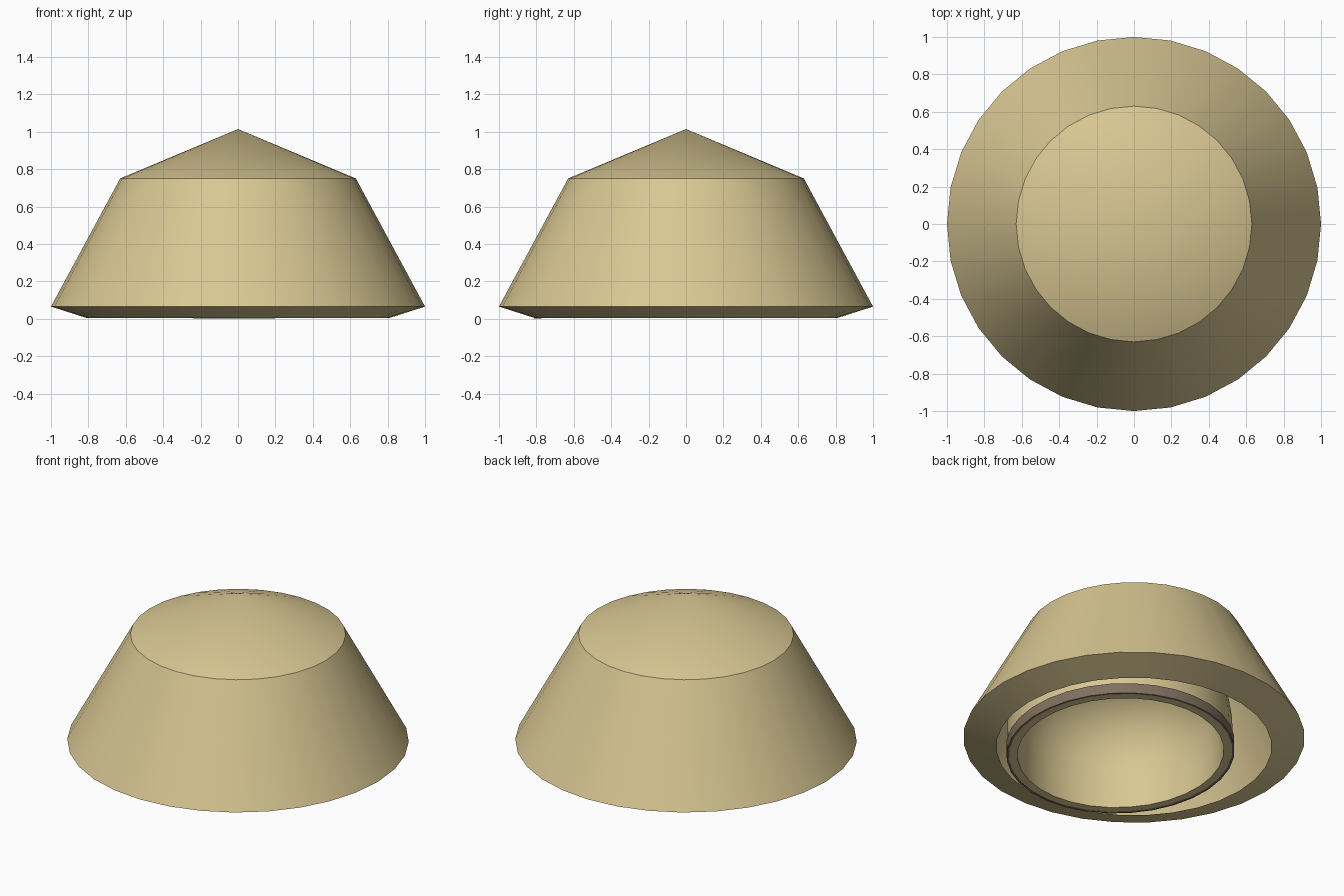
import bpy, bmesh, math

if "Cube" in bpy.data.objects:
    bpy.data.objects.remove(bpy.data.objects["Cube"])

def material(name, color):
    m = bpy.data.materials.new(name)
    m.diffuse_color = (*color, 1)
    m.use_nodes = True
    m.node_tree.nodes["Principled BSDF"].inputs["Base Color"].default_value = m.diffuse_color
    return m

straw = material("straw", (0.69, 0.57, 0.29))
brown = material("brown_trim", (0.22, 0.165, 0.115))

def lathe(name, profile, sides, mat, loc=(0, 0, 0), tilt=0, closed=False):
    """Revolve (radius, z) points about z; a radius of 0 becomes a pole."""
    bm = bmesh.new()
    rings = []
    for r, z in profile:
        if r == 0:
            rings.append([bm.verts.new((0, 0, z))] * sides)
        else:
            rings.append([bm.verts.new((r * math.cos(2 * math.pi * i / sides),
                                        r * math.sin(2 * math.pi * i / sides), z))
                          for i in range(sides)])
    pairs = list(zip(rings, rings[1:]))
    if closed:
        pairs.append((rings[-1], rings[0]))
    for a, b in pairs:
        for i in range(sides):
            j = (i + 1) % sides
            corners = list(dict.fromkeys([a[i], a[j], b[j], b[i]]))
            bm.faces.new(corners)
    if closed:
        bmesh.ops.recalc_face_normals(bm, faces=bm.faces)
    mesh = bpy.data.meshes.new(name)
    bm.to_mesh(mesh)
    bm.free()
    mesh.materials.append(mat)
    ob = bpy.data.objects.new(name, mesh)
    bpy.context.collection.objects.link(ob)
    ob.location = loc
    ob.rotation_euler.x = math.radians(tilt)
    bpy.ops.object.select_all(action='DESELECT')
    ob.select_set(True)
    bpy.context.view_layer.objects.active = ob
    bpy.ops.object.shade_smooth_by_angle(angle=math.radians(30))
    return ob

# Outer hat: turned-in brim, sloping side and pointed crown
lathe("hat_shell", [(0.806, 0.003), (1.0, 0.065), (0.63, 0.75), (0, 1.014)], 32, straw)

# Inner cap sits forward inside the shell and leans slightly to the front
cap = dict(loc=(-0.02, -0.146, 0.03), tilt=2.5)
lathe("inner_cap", [(0.605, 0.002), (0.66, 0.002), (0.662, 0.065), (0.66, 0.2),
                    (0.645, 0.32), (0.62, 0.415), (0.575, 0.49), (0.5, 0.57),
                    (0.38, 0.65), (0.2, 0.71), (0, 0.73)], 32, straw, **cap)

# Cap lining: the bowl seen from below
lathe("cap_lining", [(0.605, 0.002), (0.605, 0.15), (0.59, 0.3), (0.55, 0.42),
                     (0.46, 0.54), (0.34, 0.62), (0.18, 0.67), (0, 0.69)], 32, straw, **cap)

# Brown trim round the lower edge of the cap
lathe("head_band", [(0.655, 0.0), (0.668, 0.0), (0.67, 0.065), (0.655, 0.065)],
      32, brown, closed=True, **cap)
